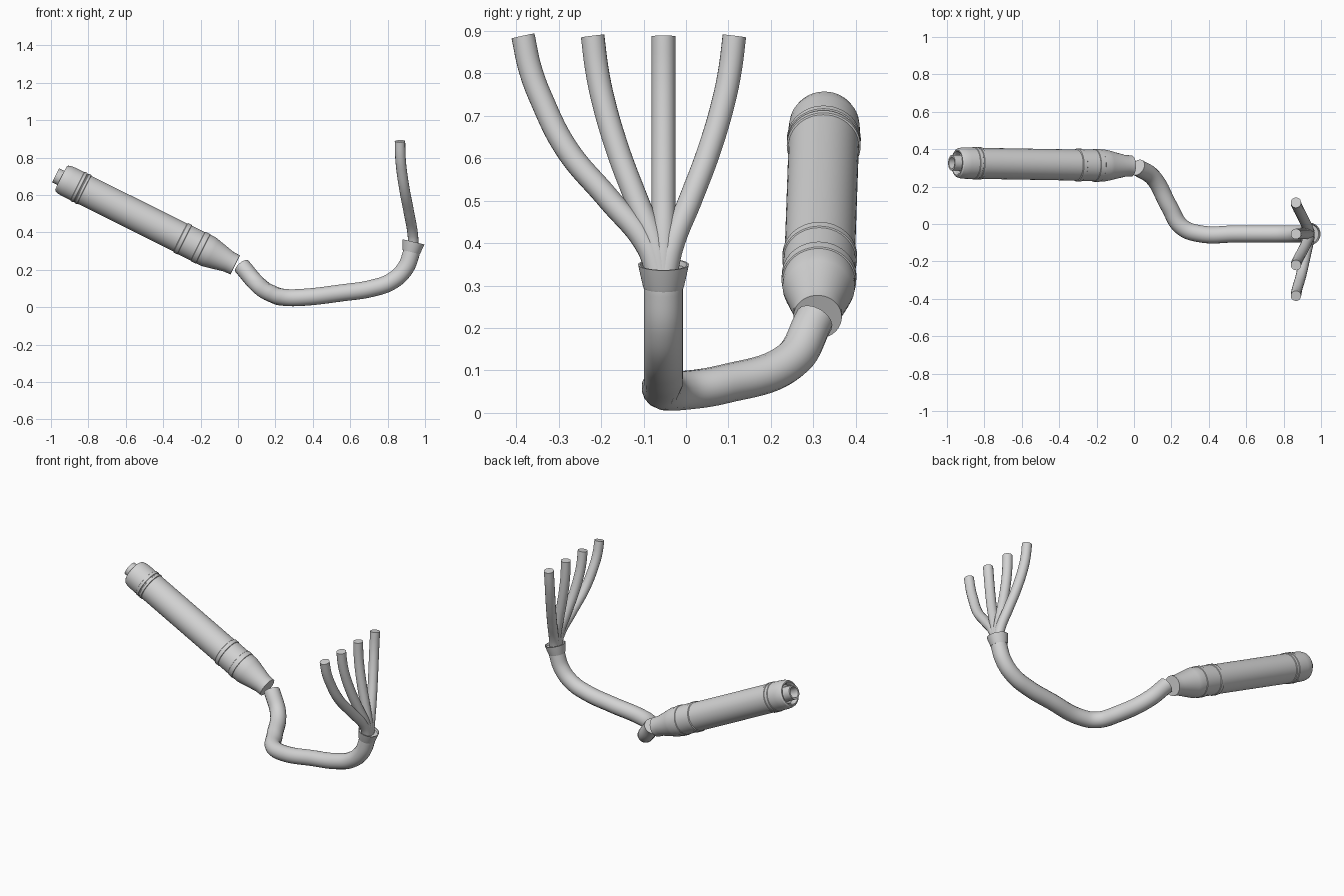
import bpy
import bmesh
import math
from mathutils import Vector, Matrix

cube = bpy.data.objects.get("Cube")
if cube:
    bpy.data.objects.remove(cube, do_unlink=True)

metal = bpy.data.materials.new("light grey metal")
metal.use_nodes = True
grey = (0.65, 0.65, 0.65, 1)
metal.diffuse_color = grey
metal.node_tree.nodes["Principled BSDF"].inputs["Base Color"].default_value = grey


def finish(obj):
    """Select the part and smooth it while keeping hard edges."""
    bpy.ops.object.select_all(action="DESELECT")
    obj.select_set(True)
    bpy.context.view_layer.objects.active = obj
    if obj.type == "CURVE":
        bpy.ops.object.convert(target="MESH")
        obj = bpy.context.object
    bpy.ops.object.shade_smooth_by_angle(angle=math.radians(32))
    return obj


def lathe(name, profile, start, direction, sides=48):
    """Revolve (distance, radius) pairs about an axis; zero radius closes an end."""
    bm = bmesh.new()
    verts = [bm.verts.new((r, 0, s)) for s, r in profile]
    edges = [bm.edges.new(pair) for pair in zip(verts, verts[1:])]
    bmesh.ops.spin(bm, geom=verts + edges, cent=(0, 0, 0), axis=(0, 0, 1),
                   angle=math.tau, steps=sides, use_duplicate=False)
    bmesh.ops.remove_doubles(bm, verts=bm.verts, dist=0.0001)
    bmesh.ops.recalc_face_normals(bm, faces=bm.faces)
    turn = Vector(direction).to_track_quat("Z", "Y").to_matrix().to_4x4()
    bm.transform(Matrix.Translation(start) @ turn)
    mesh = bpy.data.meshes.new(name)
    bm.to_mesh(mesh)
    bm.free()
    mesh.materials.append(metal)
    obj = bpy.data.objects.new(name, mesh)
    bpy.context.collection.objects.link(obj)
    return finish(obj)


def tube(name, points, radius):
    """Sweep a capped round pipe through the points."""
    curve = bpy.data.curves.new(name, "CURVE")
    curve.dimensions = "3D"
    curve.bevel_depth = radius
    curve.bevel_resolution = 6
    curve.resolution_u = 10
    curve.use_fill_caps = True
    spline = curve.splines.new("BEZIER")
    spline.bezier_points.add(len(points) - 1)
    for knot, p in zip(spline.bezier_points, points):
        knot.co = p
        knot.handle_left_type = knot.handle_right_type = "AUTO"
    curve.materials.append(metal)
    obj = bpy.data.objects.new(name, curve)
    bpy.context.collection.objects.link(obj)
    return finish(obj)


# Silencer: open tip, rounded cap, canister with raised bands, tapered neck
tip = Vector((-0.975, 0.327, 0.705))
neck = Vector((-0.013, 0.31, 0.225))
lathe("silencer", [
    (0.09, 0), (0.09, 0.032), (0, 0.032), (0, 0.042), (0.065, 0.042),
    (0.065, 0.056), (0.04, 0.058), (0.032, 0.064), (0.032, 0.07),
    (0.038, 0.077), (0.055, 0.082), (0.08, 0.084), (0.13, 0.084),
    (0.132, 0.087), (0.148, 0.087), (0.15, 0.084), (0.155, 0.084),
    (0.157, 0.087), (0.17, 0.087), (0.172, 0.083), (0.745, 0.083),
    (0.748, 0.088), (0.77, 0.088), (0.772, 0.085), (0.85, 0.085),
    (0.852, 0.088), (0.88, 0.088), (0.882, 0.085), (0.915, 0.085),
    (0.935, 0.081), (1.035, 0.058), (1.073, 0.057), (1.073, 0)],
    tip, neck - tip)

# Main pipe: from the silencer neck, sweeping low and up to the collar
tube("main_pipe", [
    (0.02, 0.303, 0.22), (0.105, 0.245, 0.122), (0.19, 0.09, 0.068),
    (0.255, -0.015, 0.052), (0.35, -0.052, 0.053), (0.55, -0.053, 0.076),
    (0.72, -0.053, 0.102), (0.82, -0.053, 0.138), (0.89, -0.053, 0.202),
    (0.925, -0.053, 0.285), (0.931, -0.053, 0.318)], 0.046)

# Flared collar around the pipe joint
lathe("flared_collar", [
    (0, 0), (0, 0.047), (0.006, 0.049), (0.056, 0.06), (0.056, 0.055),
    (0.045, 0.052), (0.045, 0)], (0.926, -0.053, 0.295), (0.23, 0, 0.97))

# Header pipes: four branches that fan out sideways from the collar
heights = (0.32, 0.393, 0.506, 0.62, 0.74, 0.81, 0.888)
depths = (0.938, 0.934, 0.914, 0.892, 0.874, 0.868, 0.866)
spread = (0.012, 0.038, 0.131, 0.227, 0.288, 0.314, 0.331)
inner_spread = (0.004, 0.02, 0.065, 0.108, 0.143, 0.157, 0.167)
branches = [("header_pipe_outer", spread, -1),
            ("header_pipe_inner", inner_spread, -1),
            ("header_pipe_straight", inner_spread, 0),
            ("header_pipe_back", inner_spread, 1)]
for name, offsets, side in branches:
    path = [(x, -0.053 + side * d, z) for x, d, z in zip(depths, offsets, heights)]
    tube(name, path, 0.028)
